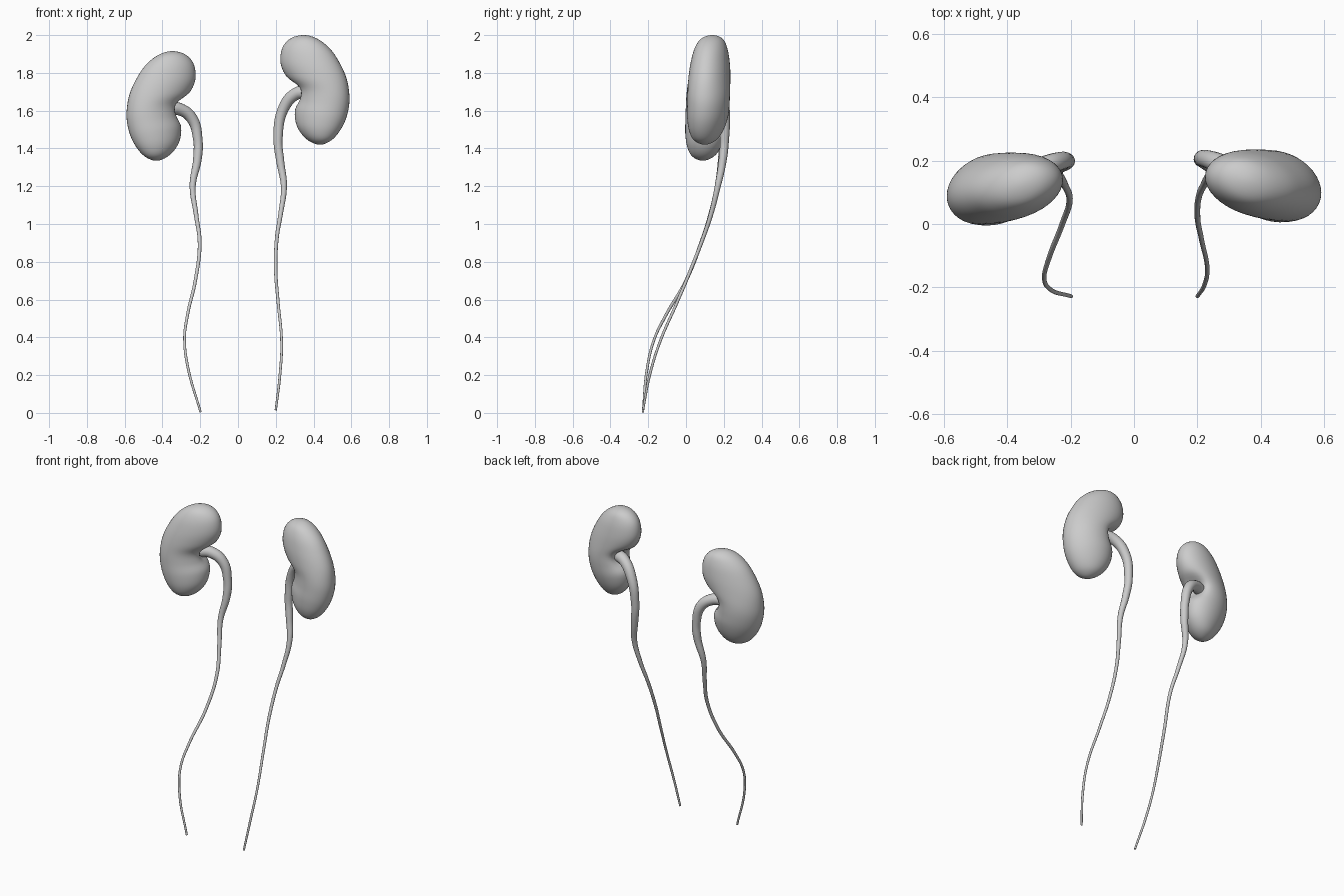
import bpy, bmesh, math
from mathutils import Vector

# Kidney stations, top to bottom: outer edge x,z / inner edge x,z / half depth / centre y
STATIONS = [
    (-0.355, 1.915, -0.355, 1.915, 0.0, 0.128),
    (-0.425, 1.893, -0.283, 1.900, 0.055, 0.126),
    (-0.490, 1.840, -0.236, 1.850, 0.085, 0.122),
    (-0.540, 1.765, -0.225, 1.770, 0.102, 0.118),
    (-0.575, 1.685, -0.255, 1.695, 0.109, 0.114),
    (-0.589, 1.605, -0.310, 1.635, 0.110, 0.111),
    (-0.587, 1.535, -0.315, 1.575, 0.110, 0.109),
    (-0.567, 1.460, -0.300, 1.510, 0.107, 0.105),
    (-0.530, 1.395, -0.313, 1.430, 0.090, 0.098),
    (-0.485, 1.352, -0.362, 1.365, 0.057, 0.092),
    (-0.427, 1.335, -0.427, 1.335, 0.0, 0.090),
]


def beyond_pole(s):
    # Station mirrored through the pole, so the end closes round
    return (s[2], s[3], s[0], s[1], -s[4], s[5])


def catmull(a, b, c, d, t):
    return [0.5 * (2*q + (r-p)*t + (2*p-5*q+4*r-s)*t*t + (3*q-p-3*r+s)*t**3)
            for p, q, r, s in zip(a, b, c, d)]


def kidney(name, side, lift, back):
    pts = [beyond_pole(STATIONS[1])] + STATIONS + [beyond_pole(STATIONS[-2])]
    steps, seg = 5, 40
    rows = [catmull(*pts[i:i+4], k / steps)
            for i in range(len(pts) - 3) for k in range(steps)][1:]
    hilum = Vector((-0.295, 0.165, 1.615))

    def place(x, y, z):
        p = Vector((x, y, z))
        d = p - hilum
        w = math.exp(-(d.x**2 + d.y**2 + d.z**2 * 1.3) / (2 * 0.042**2))
        p += Vector((-0.055, -0.025, 0)) * w
        return (p.x * side, p.y + back, p.z + lift)

    bm = bmesh.new()
    rings = []
    for ox, oz, ix, iz, ry, yc in rows:
        ring = []
        for j in range(seg):
            a = 2 * math.pi * j / seg
            c, s = math.cos(a), math.sin(a)
            x = (ox + ix) / 2 + c * (ix - ox) / 2
            z = (oz + iz) / 2 + c * (iz - oz) / 2
            ring.append(bm.verts.new(place(x, yc + s * ry + 0.022 * c * ry / 0.11, z)))
        rings.append(ring)
    for r0, r1 in zip(rings, rings[1:]):
        for j in range(seg):
            k = (j + 1) % seg
            bm.faces.new((r0[j], r0[k], r1[k], r1[j]))
    for ring, s in ((rings[0], STATIONS[0]), (rings[-1], STATIONS[-1])):
        pole = bm.verts.new(place(s[0], s[5], s[1]))
        for j in range(seg):
            bm.faces.new((ring[j], ring[(j + 1) % seg], pole))
    bmesh.ops.recalc_face_normals(bm, faces=bm.faces)
    for f in bm.faces:
        f.smooth = True
    me = bpy.data.meshes.new(name)
    bm.to_mesh(me)
    bm.free()
    ob = bpy.data.objects.new(name, me)
    bpy.context.collection.objects.link(ob)


def ureter(name, path):
    # Tapering tube through x, y, z, radius points
    cu = bpy.data.curves.new(name, 'CURVE')
    cu.dimensions = '3D'
    cu.bevel_depth = 1.0
    cu.bevel_resolution = 6
    cu.resolution_u = 10
    cu.use_fill_caps = True
    sp = cu.splines.new('BEZIER')
    sp.radius_interpolation = 'CARDINAL'
    sp.bezier_points.add(len(path) - 1)
    for bp, (x, y, z, r) in zip(sp.bezier_points, path):
        bp.co = (x, y, z)
        bp.radius = r
        bp.handle_left_type = bp.handle_right_type = 'AUTO'
    ob = bpy.data.objects.new(name, cu)
    bpy.context.collection.objects.link(ob)
    bpy.ops.object.select_all(action='DESELECT')
    ob.select_set(True)
    bpy.context.view_layer.objects.active = ob
    bpy.ops.object.convert(target='MESH')
    bpy.ops.object.shade_smooth_by_angle(angle=math.radians(50))


# Kidneys: the +x one sits higher
kidney("kidney_low", 1, 0, 0)
kidney("kidney_high", -1, 0.085, 0.01)

# Ureters
ureter("ureter_low", [
    (-0.380, 0.145, 1.610, 0.036), (-0.310, 0.172, 1.608, 0.033),
    (-0.245, 0.195, 1.560, 0.030), (-0.213, 0.200, 1.450, 0.025),
    (-0.214, 0.193, 1.350, 0.023), (-0.240, 0.168, 1.200, 0.016),
    (-0.222, 0.130, 1.050, 0.012), (-0.203, 0.080, 0.900, 0.010),
    (-0.226, 0.000, 0.700, 0.009), (-0.267, -0.105, 0.520, 0.008),
    (-0.283, -0.168, 0.390, 0.007), (-0.265, -0.205, 0.240, 0.007),
    (-0.198, -0.228, 0.004, 0.006)])
ureter("ureter_high", [
    (0.375, 0.150, 1.700, 0.036), (0.305, 0.177, 1.688, 0.033),
    (0.240, 0.202, 1.610, 0.029), (0.212, 0.204, 1.450, 0.024),
    (0.224, 0.193, 1.330, 0.021), (0.243, 0.168, 1.200, 0.016),
    (0.225, 0.132, 1.050, 0.012), (0.206, 0.092, 0.930, 0.010),
    (0.200, 0.022, 0.750, 0.009), (0.212, -0.045, 0.590, 0.008),
    (0.231, -0.140, 0.370, 0.007), (0.222, -0.192, 0.200, 0.007),
    (0.200, -0.228, 0.015, 0.006)])
